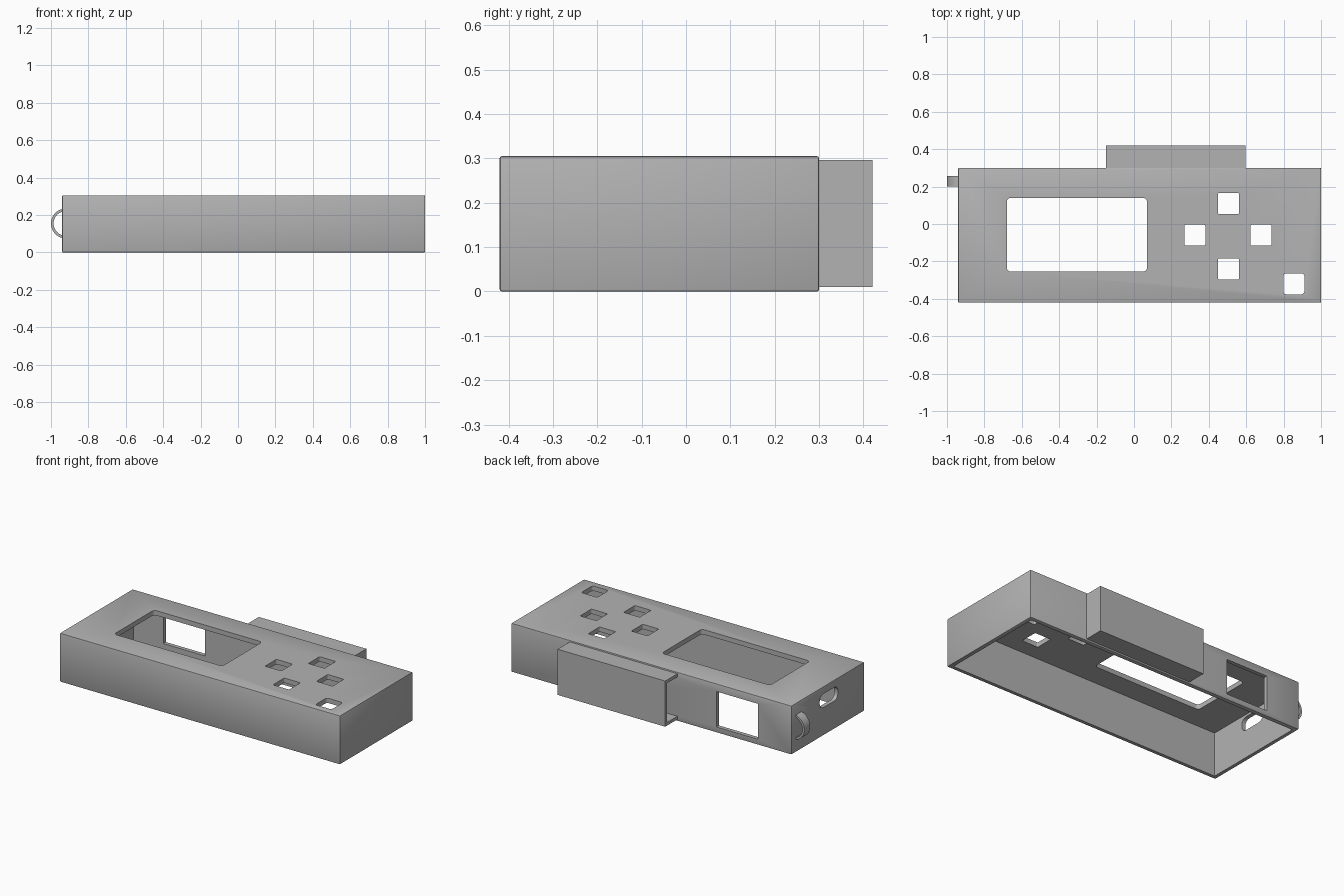
import bpy, bmesh, math

cube = bpy.data.objects.get("Cube")
if cube:
    bpy.data.objects.remove(cube, do_unlink=True)

grey = bpy.data.materials.new("plain grey")
grey.use_nodes = True
COLOUR = (0.45, 0.45, 0.45, 1)
grey.diffuse_color = COLOUR
grey.node_tree.nodes["Principled BSDF"].inputs["Base Color"].default_value = COLOUR


def new_object(name, bm):
    bmesh.ops.recalc_face_normals(bm, faces=bm.faces)
    mesh = bpy.data.meshes.new(name)
    bm.to_mesh(mesh)
    bm.free()
    mesh.materials.append(grey)
    obj = bpy.data.objects.new(name, mesh)
    bpy.context.collection.objects.link(obj)
    return obj


def box(name, x, y, z, round_axis=None, radius=0.0, segments=4):
    """Box from three ranges; rounds edges along one axis, or all edges."""
    bm = bmesh.new()
    bmesh.ops.create_cube(bm, size=1)
    for v in bm.verts:
        for i, (lo, hi) in enumerate((x, y, z)):
            v.co[i] = lo if v.co[i] < 0 else hi
    if radius:
        edges = [e for e in bm.edges if round_axis is None or
                 abs((e.verts[0].co - e.verts[1].co).normalized()[round_axis]) > 0.9]
        bmesh.ops.bevel(bm, geom=edges, offset=radius, segments=segments,
                        profile=0.5, affect='EDGES')
    return new_object(name, bm)


def cut(target, cutters):
    """Subtract every cutter, bake the result and drop the cutters."""
    for c in cutters:
        c.hide_render = True
        mod = target.modifiers.new("cut", 'BOOLEAN')
        mod.operation = 'DIFFERENCE'
        mod.solver = 'EXACT'
        mod.object = c
    graph = bpy.context.evaluated_depsgraph_get()
    mesh = bpy.data.meshes.new_from_object(target.evaluated_get(graph))
    target.modifiers.clear()
    target.data = mesh
    for c in cutters:
        bpy.data.objects.remove(c, do_unlink=True)


# Case: shell open at the bottom
W = 0.025
X0, X1, Y0, Y1, H = -0.94, 1.0, -0.42, 0.30, 0.305
case = box("case", (X0, X1), (Y0, Y1), (0, H), radius=0.005, segments=2)
cutters = [box("cavity", (X0 + W, X1 - W), (Y0 + W, Y1 - W), (-0.1, H - 0.03))]

# Screen window and button openings in the top
TOP = (H - 0.1, H + 0.1)
cutters.append(box("screen_opening", (-0.68, 0.07), (-0.255, 0.14), TOP, 2, 0.022))
for cx, cy, r in ((0.505, 0.11, 0.006), (0.325, -0.06, 0.006), (0.68, -0.06, 0.006),
                  (0.505, -0.24, 0.006), (0.855, -0.32, 0.015)):
    h = 0.056
    cutters.append(box("button_opening", (cx - h, cx + h), (cy - h, cy + h), TOP, 2, r))

# Rear port and rounded end port
cutters.append(box("rear_port", (-0.71, -0.42), (Y1 - 0.1, Y1 + 0.1), (0.035, 0.257)))
cutters.append(box("end_port", (X0 - 0.1, X0 + 0.1), (-0.16, 0.02), (0.175, 0.26), 0, 0.035))
cut(case, cutters)

# Rear holder: channel open at one end
holder = box("rear_holder", (-0.15, 0.595), (Y1 - 0.005, 0.42), (0.01, 0.296))
cut(holder, [box("holder_slot", (-0.3, 0.575), (0.2, 0.40), (0.03, 0.276))])

# Strap loop: curved band on the end wall
bm = bmesh.new()
rings = []
N = 24
for i in range(N + 1):
    a = math.pi * (0.5 + i / N)
    ring = []
    for r, y in ((0.08, 0.2), (0.08, 0.257), (0.066, 0.257), (0.066, 0.2)):
        ring.append(bm.verts.new((-0.92 + r * math.cos(a), y, 0.155 + r * math.sin(a))))
    rings.append(ring)
for a, b in zip(rings, rings[1:]):
    for k in range(4):
        bm.faces.new((a[k], a[(k + 1) % 4], b[(k + 1) % 4], b[k]))
bm.faces.new(rings[0])
bm.faces.new(rings[-1])
loop = new_object("strap_loop", bm)

# Smooth the curved surfaces, keep hard edges
for obj in (case, loop):
    bpy.ops.object.select_all(action='DESELECT')
    obj.select_set(True)
    bpy.context.view_layer.objects.active = obj
    bpy.ops.object.shade_smooth_by_angle(angle=math.radians(30))
